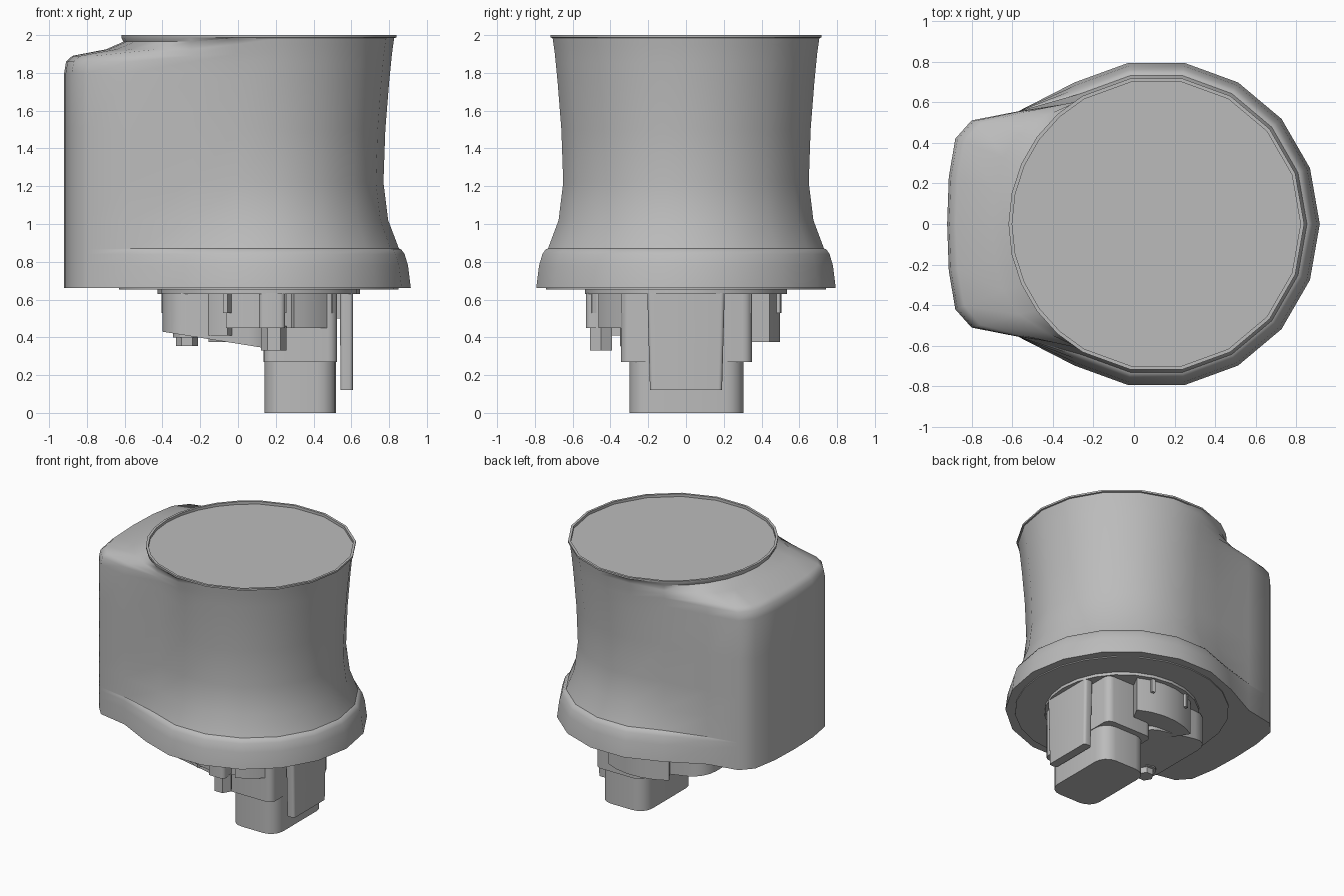
import bpy, bmesh, math
from mathutils import Vector

if "Cube" in bpy.data.objects:
    bpy.data.objects.remove(bpy.data.objects["Cube"])

grey = bpy.data.materials.new("plain grey")
grey.use_nodes = True
grey.diffuse_color = (0.5, 0.5, 0.5, 1)
grey.node_tree.nodes["Principled BSDF"].inputs["Base Color"].default_value = (0.5, 0.5, 0.5, 1)
AXIS = 0.11


def finish(name, bm, angle=35):
    bmesh.ops.recalc_face_normals(bm, faces=bm.faces)
    mesh = bpy.data.meshes.new(name)
    bm.to_mesh(mesh)
    bm.free()
    ob = bpy.data.objects.new(name, mesh)
    bpy.context.collection.objects.link(ob)
    mesh.materials.append(grey)
    bpy.ops.object.select_all(action="DESELECT")
    ob.select_set(True)
    bpy.context.view_layer.objects.active = ob
    bpy.ops.object.shade_smooth_by_angle(angle=math.radians(angle))
    return ob


def loft(bm, rings):
    """Skin a stack of closed point rings and cap both ends."""
    rows = [[bm.verts.new(p) for p in ring] for ring in rings]
    for a, b in zip(rows, rows[1:]):
        for i in range(len(a)):
            j = (i + 1) % len(a)
            bm.faces.new((a[i], a[j], b[j], b[i]))
    bm.faces.new(rows[0])
    bm.faces.new(rows[-1])


def prism(name, outline, z0, z1, taper=1.0, sides=30):
    """Extrude an XY outline from z1 down to z0, scaling the lower end."""
    mid = sum((Vector(p) for p in outline), Vector((0, 0))) / len(outline)
    low = [mid + (Vector(p) - mid) * taper for p in outline]
    bm = bmesh.new()
    loft(bm, [[(p.x, p.y, z0) for p in low], [(x, y, z1) for x, y in outline]])
    return finish(name, bm, sides)


def rounded(x0, x1, y0, y1, r, steps=4):
    pts = []
    corners = ((x1 - r, y1 - r), (x0 + r, y1 - r), (x0 + r, y0 + r), (x1 - r, y0 + r))
    for k, (cx, cy) in enumerate(corners):
        for s in range(steps + 1):
            a = math.pi / 2 * (k + s / steps)
            pts.append((cx + r * math.cos(a), cy + r * math.sin(a)))
    return pts


def circle(cx, cy, r, n):
    return [(cx + r * math.cos(math.tau * i / n), cy + r * math.sin(math.tau * i / n)) for i in range(n)]


def arc_block(name, a0, a1, r0, r1, z0, z1):
    """Curved wall segment around the cup axis."""
    angles = [math.radians(a0 + (a1 - a0) * i / 5) for i in range(6)]
    pts = [(AXIS + r1 * math.cos(a), r1 * math.sin(a)) for a in angles]
    pts += [(AXIS + r0 * math.cos(a), r0 * math.sin(a)) for a in reversed(angles)]
    return prism(name, pts, z0, z1)


# Body: round waisted cup with a squarish lobe growing out of its right side
LOBE = {132: (-0.57, 0.555), 144: (-0.8, 0.51), 156: (-0.88, 0.42), 168: (-0.912, 0.23), 180: (-0.92, 0)}
HALF = [0, 20, 40, 60, 80, 100, 120] + list(LOBE)


def body_ring(z, r, lobe_z, t):
    half = []
    for a in HALF:
        c, s = math.cos(math.radians(a)), math.sin(math.radians(a))
        p = Vector((AXIS + r * c, r * s, z))
        if a >= 120:
            wide = max(r, 0.7)
            x, y = LOBE.get(a, (AXIS + wide * c, wide * s))
            p = Vector((x, y, lobe_z)).lerp(Vector((p.x, p.y, lobe_z)), t)
        half.append(p)
    return half + [Vector((p.x, -p.y, p.z)) for p in reversed(half[1:-1])]


# cup height, cup radius, lobe height, how far the lobe has shrunk to the cup
LEVELS = [
    (0.66, 0.805, 0.66, 0), (0.78, 0.79, 0.78, 0), (0.84, 0.772, 0.84, 0),
    (0.865, 0.755, 0.865, 0), (0.87, 0.742, 0.87, 0), (1.02, 0.685, 1.02, 0),
    (1.22, 0.66, 1.22, 0), (1.5, 0.67, 1.5, 0), (1.75, 0.69, 1.8, 0),
    (1.85, 0.7, 1.86, 0.03), (1.9, 0.705, 1.89, 0.13), (1.95, 0.712, 1.925, 0.7),
    (1.985, 0.717, 1.965, 1), (1.987, 0.728, 1.987, 1), (2.0, 0.728, 2.0, 1),
    (2.0, 0.71, 2.0, 1), (1.98, 0.71, 1.98, 1),
]
bm = bmesh.new()
loft(bm, [body_ring(*level) for level in LEVELS])
finish("cup_body", bm, 40)

# Stepped discs under the body
prism("base_disc", circle(AXIS, 0, 0.74, 24), 0.652, 0.665)
prism("mounting_disc", circle(AXIS, 0, 0.535, 24), 0.63, 0.655)

# Plug: foot, wider socket above it and a clip plate on the left side
prism("plug_foot", rounded(0.14, 0.52, -0.3, 0.305, 0.1), 0, 0.4)
prism("plug_socket", rounded(0.135, 0.525, -0.345, 0.35, 0.05), 0.27, 0.635)
prism("clip_plate", rounded(0.54, 0.61, -0.205, 0.205, 0.02), 0.12, 0.635, 0.93)
prism("clip_bridge", rounded(0.5, 0.56, -0.15, 0.15, 0.01), 0.5, 0.635)

# Inner housing with a sloping underside
outline = rounded(-0.4, 0.2, -0.35, 0.35, 0.14)
bm = bmesh.new()
loft(bm, [[(x, y, 0.43 - 0.16 * (x + 0.4)) for x, y in outline], [(x, y, 0.635) for x, y in outline]])
finish("inner_housing", bm)

# Curved side walls, stepped blocks and ribs
arc_block("back_wall", 62, 122, 0.3, 0.5, 0.375, 0.635)
arc_block("front_wall", 248, 292, 0.3, 0.46, 0.45, 0.635)
arc_block("front_left_wall", 292, 318, 0.3, 0.5, 0.45, 0.635)
arc_block("front_right_wall", 222, 248, 0.3, 0.44, 0.41, 0.635)
for i, a in enumerate((40, 75, 110, 145, 190, 215, 250, 285, 320)):
    arc_block(f"rib_{i + 1}", a - 1.5, a + 1.5, 0.4, 0.52, 0.53, 0.64)

# Screw bosses and hexagonal pins
prism("front_boss", rounded(0.11, 0.25, -0.53, -0.38, 0.03), 0.45, 0.635)
prism("front_pin", circle(0.19, -0.45, 0.068, 6), 0.33, 0.46)
prism("right_boss", circle(-0.27, -0.2, 0.075, 12), 0.4, 0.635)
prism("right_pin", circle(-0.27, -0.2, 0.058, 6), 0.355, 0.42)
